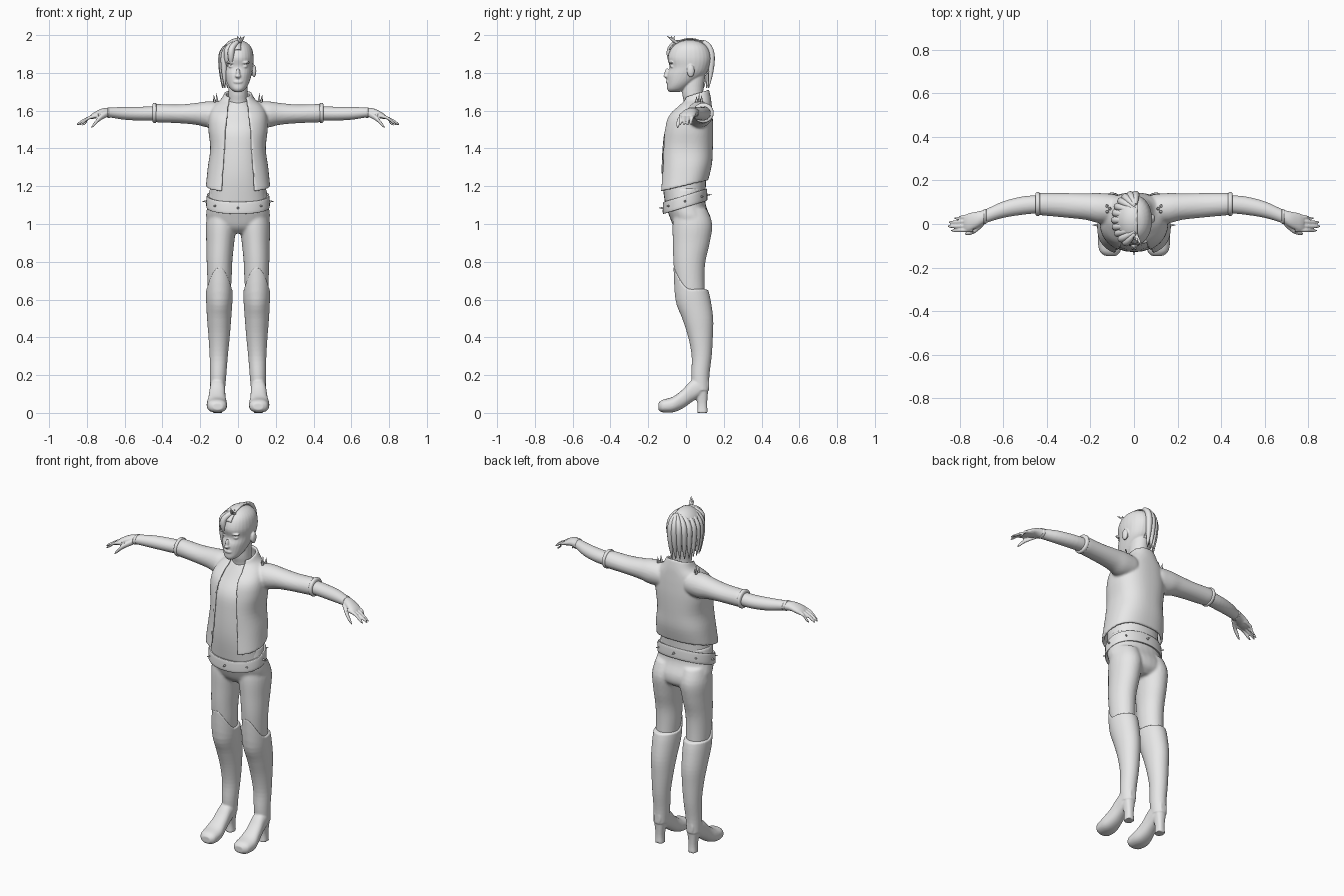
import bpy, bmesh
from math import sin, cos, asin, pi, radians
from mathutils import Matrix, Vector

if "Cube" in bpy.data.objects:
    bpy.data.objects.remove(bpy.data.objects["Cube"])

grey = bpy.data.materials.new("light_grey")
grey.use_nodes = True
grey.diffuse_color = (0.8, 0.8, 0.8, 1)
grey.node_tree.nodes["Principled BSDF"].inputs["Base Color"].default_value = grey.diffuse_color


def smooth_stations(stations, steps):
    """Catmull-Rom interpolation of padded stations."""
    s = [Vector(tuple(t) + (0,) * (7 - len(t))) for t in stations]
    out = []
    for i in range(len(s) - 1):
        a, b, c, d = s[max(i - 1, 0)], s[i], s[i + 1], s[min(i + 2, len(s) - 1)]
        for j in range(steps):
            t = j / steps
            m, n = (c - a) / 2, (d - b) / 2
            out.append(b + m * t + ((c - b) * 3 - m * 2 - n) * t**2 + ((b - c) * 2 + m + n) * t**3)
    return out + [s[-1]]


def loft(bm, stations, axis="z", power=1.0, lift=lambda f: f, is_open=False, sides=28, steps=4):
    """Skin of rings: position, centre, centre, radius, radius, rim lift, opening half width."""
    rings = []
    for pos, c1, c2, r1, r2, k, w in smooth_stations(stations, steps):
        start = asin(min(1, (w / r1) ** (1 / power))) if is_open else 0
        ring = []
        for i in range(sides):
            a = start + (2 * pi - 2 * start) * i / (sides - 1 if is_open else sides)
            u, v = [abs(q) ** power * (1 if q > 0 else -1) for q in (sin(a), cos(a))]
            p, q, h = c1 + r1 * u, c2 - r2 * v, pos + k * lift(v)
            ring.append(bm.verts.new({"z": (p, q, h), "x": (h, p, q), "y": (p, h, q)}[axis]))
        rings.append(ring)
    count = sides - 1 if is_open else sides
    for lo, hi in zip(rings, rings[1:]):
        for i in range(count):
            j = (i + 1) % sides
            bm.faces.new((lo[i], lo[j], hi[j], hi[i]))
    if not is_open:
        for ring in (rings[0], rings[-1]):
            mid = bm.verts.new(sum((v.co for v in ring), Vector()) / sides)
            for i in range(sides):
                bm.faces.new((ring[i], ring[(i + 1) % sides], mid))


def ball(bm, centre, scale):
    m = Matrix.Translation(centre) @ Matrix.Diagonal((*scale, 1))
    return bmesh.ops.create_uvsphere(bm, u_segments=24, v_segments=16, radius=1, matrix=m)


def spike(bm, base, direction, length, radius):
    d = Vector(direction).normalized()
    m = Matrix.Translation(Vector(base) + d * length / 2) @ d.to_track_quat("Z", "Y").to_matrix().to_4x4()
    bmesh.ops.create_cone(bm, cap_ends=True, segments=8, radius1=radius, radius2=0, depth=length, matrix=m)


def finish(name, bm, mirror=False, shell=0, voxel=0, relax=3):
    bmesh.ops.recalc_face_normals(bm, faces=bm.faces)
    for f in bm.faces:
        f.smooth = True
    mesh = bpy.data.meshes.new(name)
    bm.to_mesh(mesh)
    bm.free()
    mesh.materials.append(grey)
    ob = bpy.data.objects.new(name, mesh)
    bpy.context.collection.objects.link(ob)
    if mirror:
        ob.modifiers.new("mirror", "MIRROR").use_mirror_merge = False
    if shell:
        mod = ob.modifiers.new("shell", "SOLIDIFY")
        mod.thickness, mod.offset = shell, 0
    if voxel:
        mod = ob.modifiers.new("fuse", "REMESH")
        mod.mode, mod.voxel_size, mod.use_smooth_shade = "VOXEL", voxel, True
        mod = ob.modifiers.new("relax", "SMOOTH")
        mod.factor, mod.iterations = 0.5, relax
    return ob


# Head with neck, ears and facial features
bm = bmesh.new()
loft(bm, [(1.7, 0, -.06, .02, .03), (1.715, 0, -.05, .04, .05), (1.745, 0, -.03, .058, .07),
          (1.79, 0, 0, .072, .1), (1.83, 0, .018, .079, .105), (1.88, 0, .018, .083, .115),
          (1.93, 0, .02, .073, .098), (1.96, 0, .02, .047, .063), (1.974, 0, .02, .012, .015)], power=.95)
loft(bm, [(1.56, 0, .05, .07, .06), (1.64, 0, .045, .055, .056), (1.7, 0, .035, .05, .056),
          (1.8, 0, .045, .05, .06)])
ball(bm, (0, -.1, 1.795), (.011, .014, .03))
ball(bm, (0, -.106, 1.783), (.015, .014, .009))
ball(bm, (0, -.096, 1.752), (.024, .01, .01))
for side in (-1, 1):
    ball(bm, (side * .033, -.072, 1.834), (.017, .012, .008))
    ball(bm, (side * .036, -.079, 1.855), (.028, .012, .007))
    ball(bm, (side * .085, .025, 1.81), (.012, .02, .033))
finish("head", bm, voxel=.004, relax=2)

# Hair: raised cap on one side, swept locks and a tuft
bm = bmesh.new()
ball(bm, (0, .02, 1.87), (.092, .122, .112))
for point, normal in (((.015, 0, 0), (1, 0, 0)), ((0, -.03, 1.86), (0, -1, -.9))):
    geom = bm.verts[:] + bm.edges[:] + bm.faces[:]
    bmesh.ops.bisect_plane(bm, geom=geom, plane_co=point, plane_no=normal, clear_outer=True)
finish("hair_cap", bm, shell=.006)


def locks(name, paths, width):
    curve = bpy.data.curves.new(name, "CURVE")
    curve.dimensions, curve.bevel_depth, curve.bevel_resolution = "3D", width, 3
    curve.use_fill_caps = True
    for path in paths:
        sp = curve.splines.new("NURBS")
        sp.points.add(len(path) - 1)
        for i, co in enumerate(path):
            sp.points[i].co = (*co, 1)
            sp.points[i].radius = (.6, 1, 1, .12)[i]
        sp.order_u, sp.use_endpoint_u = 3, True
    ob = bpy.data.objects.new(name, curve)
    bpy.context.collection.objects.link(ob)
    curve.materials.append(grey)
    bpy.ops.object.select_all(action="DESELECT")
    ob.select_set(True)
    bpy.context.view_layer.objects.active = ob
    bpy.ops.object.convert(target="MESH")


paths = []
for i in range(11):
    a = radians(-65 + 16 * i)
    dx, dy = -cos(a), sin(a)
    low = 1.83 if i < 2 else 1.72
    paths.append([(.005, .02 + .07 * dy, 1.965), (.085 * dx, .02 + .115 * dy, 1.945),
                  (.09 * dx, .02 + .116 * dy, (1.91 + low) / 2), (.082 * dx, .02 + .1 * dy, low)])
locks("hair_locks", paths, .018)
tuft = [[(.01, -.03, 1.95), (.012, -.06, 1.965), (.012 + .4 * s, -.07, 1.975), (.015 + s, -.08 - s, 1.995)]
        for s in (-.02, 0, .02)]
locks("hair_tuft", tuft, .008)

# Shirt
bm = bmesh.new()
loft(bm, [(1.1, 0, -.005, .155, .105), (1.25, 0, -.01, .14, .118), (1.4, 0, 0, .132, .124),
          (1.5, 0, .01, .138, .118), (1.58, 0, .035, .115, .088), (1.65, 0, .05, .055, .055)], power=.9)
finish("shirt", bm)

# Open jacket with fused sleeves
bm = bmesh.new()
loft(bm, [(1.2, 0, -.015, .163, .125, -.03, .085), (1.3, 0, 0, .153, .13, -.015, .078),
          (1.4, 0, .005, .14, .13, 0, .07), (1.5, 0, .012, .15, .125, 0, .064),
          (1.57, 0, .022, .147, .112, 0, .056), (1.62, 0, .045, .125, .085, 0, .05),
          (1.655, 0, .055, .085, .07, -.01, .046), (1.69, 0, .055, .065, .06, -.02, .042)],
     power=.82, is_open=True, sides=48)
for side in (-1, 1):
    loft(bm, [(side * x, y, z, ry, rz) for x, y, z, ry, rz in (
        (.09, .07, 1.58, .06, .06), (.16, .073, 1.58, .062, .062), (.22, .08, 1.583, .054, .051),
        (.32, .086, 1.583, .049, .042), (.44, .092, 1.587, .044, .042))], "x")
finish("jacket", bm, shell=.014, voxel=.007)

# Rolled cuffs
bm = bmesh.new()
loft(bm, [(.432, .092, 1.588, .048, .047), (.436, .092, 1.588, .054, .053),
          (.448, .092, 1.588, .054, .052), (.453, .092, 1.588, .046, .045)], "x")
finish("sleeve_cuff", bm, mirror=True)

# Forearm, palm, fingers and thumb
bm = bmesh.new()
loft(bm, [(.4, .092, 1.587, .04, .038), (.5, .086, 1.584, .042, .037), (.6, .066, 1.586, .038, .034),
          (.68, .036, 1.59, .032, .026), (.72, .02, 1.588, .037, .023),
          (.76, .008, 1.575, .041, .017), (.78, .004, 1.566, .034, .011)], "x")
for base, tip, reach in ((.037, .026, .825), (.015, .008, .85), (-.007, -.011, .855), (-.027, -.03, .84)):
    loft(bm, [(.74, base, 1.575, .01, .011), (.79, (base + tip) / 2, 1.562, .009, .009),
              (reach - .02, tip, 1.538, .008, .008), (reach, tip, 1.524, .004, .004)], "x", sides=12)
loft(bm, [(.69, .005, 1.583, .014, .016), (.73, -.03, 1.56, .012, .014),
          (.76, -.042, 1.53, .01, .011), (.777, -.045, 1.51, .004, .005)], "x", sides=12)
finish("arm_and_hand", bm, mirror=True, voxel=.004, relax=2)

# Wristband
bm = bmesh.new()
loft(bm, [(.678, .036, 1.59, .034, .028), (.69, .032, 1.59, .035, .028)], "x")
finish("wristband", bm, mirror=True)

# Trousers
bm = bmesh.new()
loft(bm, [(1.19, 0, 0, .15, .1), (1.1, 0, 0, .163, .105), (1.03, 0, .024, .168, .108),
          (.98, 0, .034, .14, .095), (.95, 0, .034, .08, .06)], power=.92)
for side in (-1, 1):
    loft(bm, [(1.08, side * .085, .025, .07, .085), (1, side * .089, .034, .081, .105),
              (.9, side * .094, .028, .074, .098), (.8, side * .098, .018, .068, .085),
              (.7, side * .098, .02, .064, .078), (.58, side * .1, .03, .056, .072)])
finish("trousers", bm, voxel=.008, relax=4)

# Tilted belt and its studs
bm = bmesh.new()
loft(bm, [(z, 0, -.005, .16 + r, .11 + r, -.035) for z, r in
          ((1.09, 0), (1.093, .008), (1.147, .006), (1.15, 0))], power=.92, sides=40)
finish("belt", bm)
bm = bmesh.new()
for i in range(8):
    a = i * pi / 4
    spike(bm, (.165 * sin(a), -.005 - .115 * cos(a), 1.12 - .035 * cos(a)), (sin(a), -cos(a), 0), .028, .007)
finish("belt_studs", bm)

# Shoulder spikes
bm = bmesh.new()
for dx, dy, tall in ((0, 0, .055), (.014, .012, .045), (.012, -.014, .04)):
    spike(bm, (.11 + dx, .07 + dy, 1.64), (.1 + dx, dy, 1), tall, .009)
finish("shoulder_spikes", bm, mirror=True)

# Knee boots with peaked rim, foot and heel
bm = bmesh.new()
loft(bm, [(.12, .108, .077, .039, .046), (.2, .105, .076, .043, .048), (.3, .102, .083, .048, .053),
          (.4, .1, .077, .056, .065), (.5, .1, .062, .064, .082), (.6, .099, .037, .07, .093),
          (.65, .099, .026, .07, .092, .125)], lift=lambda f: max(f, 0) ** 2, sides=40)
loft(bm, [(-.146, .107, .034, .026, .018), (-.125, .11, .036, .048, .033), (-.07, .112, .044, .054, .041),
          (-.02, .111, .072, .046, .05), (.03, .109, .115, .041, .058),
          (.08, .108, .14, .038, .05), (.122, .107, .15, .02, .03)], "y", power=.85)
loft(bm, [(0, .108, .087, .025, .028), (.05, .108, .086, .023, .026), (.13, .108, .08, .034, .038)], power=.8)
finish("boot", bm, mirror=True, voxel=.005, relax=2)
